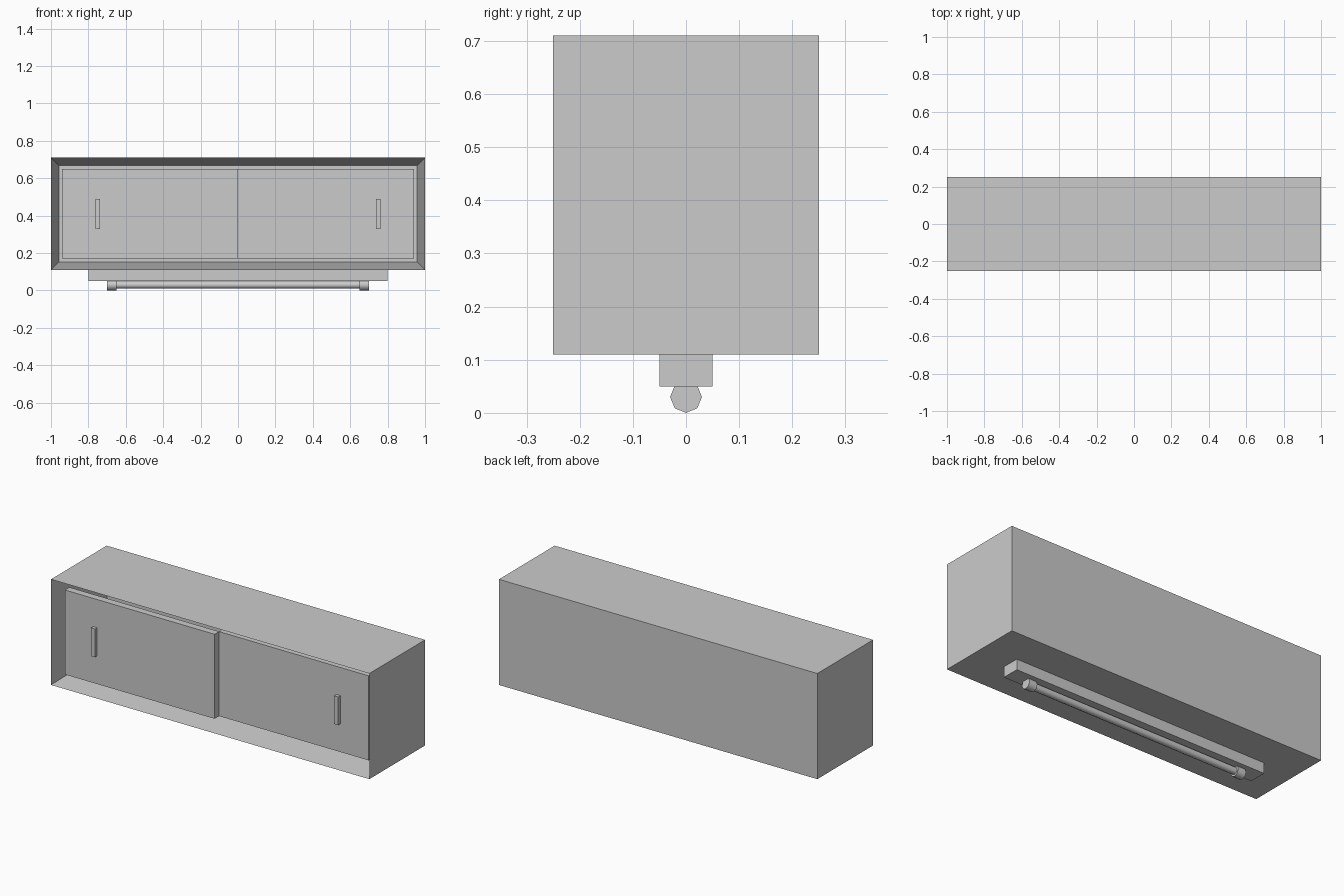
import bpy, bmesh, math

if "Cube" in bpy.data.objects:
    bpy.data.objects.remove(bpy.data.objects["Cube"])


def finish(name, bm):
    mesh = bpy.data.meshes.new(name)
    bm.to_mesh(mesh)
    bm.free()
    obj = bpy.data.objects.new(name, mesh)
    bpy.context.collection.objects.link(obj)
    return obj


def cube(bm, size, centre):
    verts = bmesh.ops.create_cube(bm, size=1)["verts"]
    bmesh.ops.scale(bm, vec=size, verts=verts)
    bmesh.ops.translate(bm, vec=centre, verts=verts)


def box(name, size, centre):
    bm = bmesh.new()
    cube(bm, size, centre)
    return finish(name, bm)


def rod(name, radius, length, x):
    # low-poly cylinder lying along x, one corner pointing down
    bpy.ops.mesh.primitive_cylinder_add(vertices=8, radius=radius, depth=length,
                                        location=(x, 0, 0.03),
                                        rotation=(0, math.pi / 2, 0))
    obj = bpy.context.object
    obj.name = name
    bpy.ops.object.shade_smooth_by_angle(angle=math.radians(60))
    return obj


# Cabinet shell: a box whose front is inset and pushed inward
bm = bmesh.new()
cube(bm, (2, 0.5, 0.6), (0, 0, 0.41))
bm.normal_update()
front = [f for f in bm.faces if f.normal.y < -0.9]
bmesh.ops.inset_region(bm, faces=front, thickness=0.06)
bmesh.ops.translate(bm, vec=(0, 0.44, 0), verts=front[0].verts)
finish("cabinet_shell", bm)

# Sliding doors, the left one running in front of the right one, with handles
for side, sign, face_y in (("left", -1, -0.21), ("right", 1, -0.17)):
    box(f"{side}_door", (0.94, 0.04, 0.48), (sign * 0.47, face_y + 0.02, 0.41))
    box(f"{side}_handle", (0.025, 0.02, 0.16), (sign * 0.75, face_y - 0.01, 0.41))

# Under-cabinet lamp: mounting bar, tube and end caps
box("lamp_mount", (1.6, 0.1, 0.06), (0, 0, 0.08))
rod("lamp_tube", 0.02, 1.36, 0)
for side, sign in (("left", -1), ("right", 1)):
    rod(f"{side}_lamp_cap", 0.03, 0.05, sign * 0.675)
